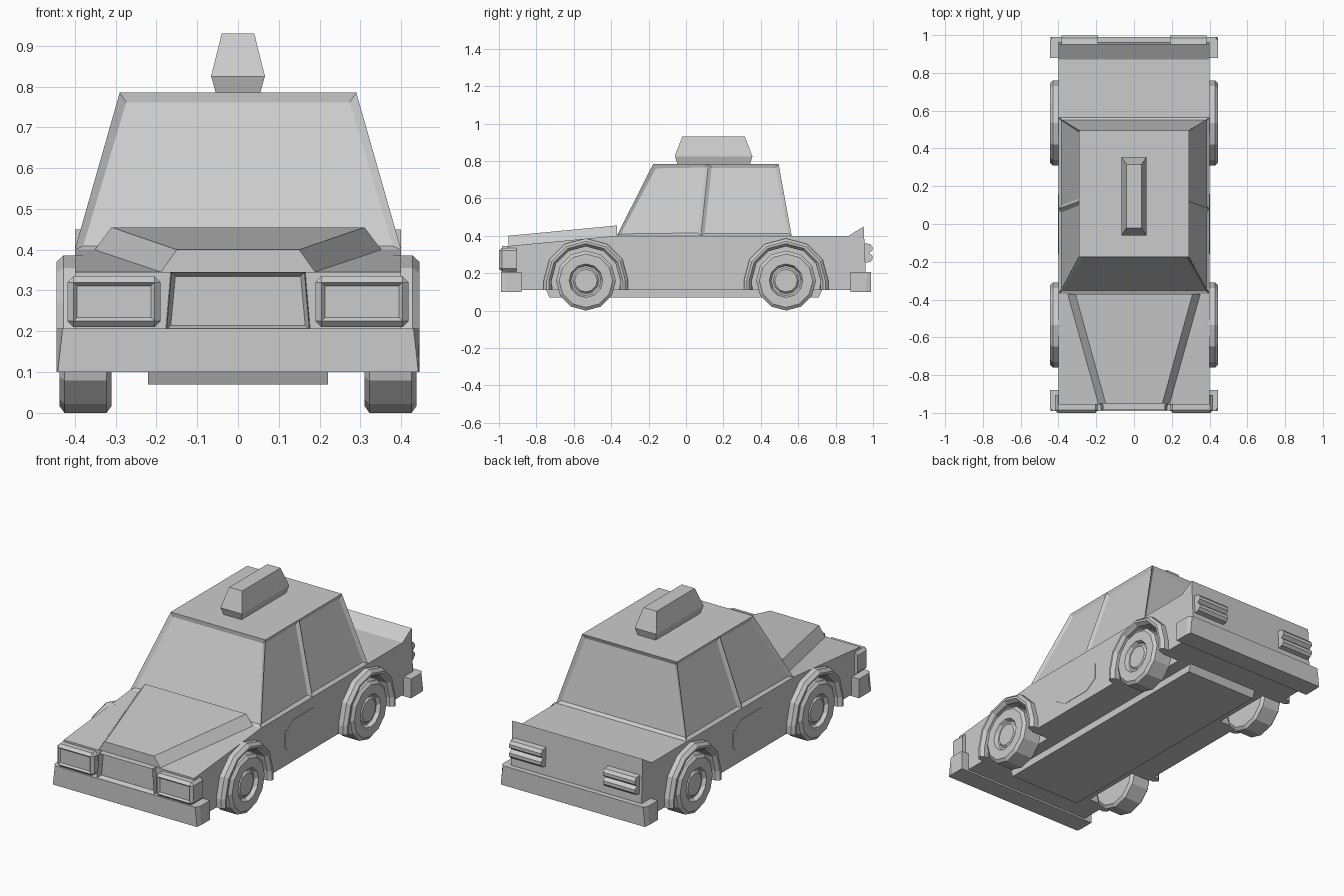
import bpy, bmesh
from math import sin, cos, pi

if "Cube" in bpy.data.objects:
    bpy.data.objects.remove(bpy.data.objects["Cube"])


def finish(name, bm, mirror=False):
    bmesh.ops.recalc_face_normals(bm, faces=bm.faces)
    me = bpy.data.meshes.new(name)
    bm.to_mesh(me)
    bm.free()
    ob = bpy.data.objects.new(name, me)
    bpy.context.collection.objects.link(ob)
    if mirror:
        ob.modifiers.new("Mirror", 'MIRROR')
    return ob


def loft(rings, caps=True, cyclic=False):
    """Skin a list of closed point rings."""
    bm = bmesh.new()
    vs = [[bm.verts.new(p) for p in r] for r in rings]
    n = len(rings[0])
    for a, b in zip(vs, vs[1:] + ([vs[0]] if cyclic else [])):
        for i in range(n):
            j = (i + 1) % n
            bm.faces.new((a[i], a[j], b[j], b[i]))
    if caps and not cyclic:
        bm.faces.new(vs[0])
        bm.faces.new(vs[-1])
    bmesh.ops.recalc_face_normals(bm, faces=bm.faces)
    return bm


def rect(hx, y0, y1, z):
    return [(-hx, y0, z), (hx, y0, z), (hx, y1, z), (-hx, y1, z)]


def extrude_x(profile, x0, x1):
    """Extrude a (y, z) profile along x."""
    return loft([[(x, y, z) for y, z in profile] for x in (x0, x1)])


def box(x0, x1, y0, y1, z0, z1):
    return extrude_x([(y0, z0), (y1, z0), (y1, z1), (y0, z1)], x0, x1)


def disc(x, r, y, n=12):
    return [(x, y + r * sin(2 * pi * i / n), 0.16 - r * cos(2 * pi * i / n)) for i in range(n)]


def inset(bm, test, thickness, depth):
    bm.normal_update()
    faces = [f for f in bm.faces if test(f)]
    bmesh.ops.inset_individual(bm, faces=faces, thickness=thickness, depth=depth)


WHEELS = {"front": -0.535, "rear": 0.535}

# Lower body with kicked-up tail, wheel wells cut out
body = finish("body", extrude_x([(-.955, .11), (-.955, .345), (-.37, .40), (.87, .40),
                                 (.95, .45), (.965, .11)], -.40, .40))
for end, y in WHEELS.items():
    for side in (-1, 1):
        cut = finish(f"{end}_well_cutter", loft([disc(side * .29, .188, y), disc(side * .5, .188, y)]))
        cut.hide_render = True
        cut.hide_viewport = True
        mod = body.modifiers.new("Well", 'BOOLEAN')
        mod.object = cut
        mod.operation = 'DIFFERENCE'
        mod.solver = 'EXACT'

# Raised bonnet panel
finish("bonnet", loft([
    [(-.19, -.95, .344), (.19, -.95, .344), (.15, -.95, .40), (-.15, -.95, .40)],
    [(-.355, -.37, .395), (.355, -.37, .395), (.31, -.37, .455), (-.31, -.37, .455)]]))

# Cabin with recessed windows, sides split at the door pillar
lo, hi = (-.37, .08, .565), (-.175, .12, .495)
cabin = loft([[(-x, ys[0], z), (x, ys[0], z), (x, ys[1], z), (x, ys[2], z),
               (-x, ys[2], z), (-x, ys[1], z)] for x, ys, z in ((.40, lo, .40), (.29, hi, .785))])
inset(cabin, lambda f: abs(f.normal.z) < .8, .026, -.012)
finish("cabin", cabin)

# Roof sign
finish("roof_sign", loft([rect(.053, -.045, .342, .78), rect(.066, -.06, .355, .825),
                          rect(.04, -.02, .315, .93)]))

# Underbody
finish("underbody", loft([rect(.22, -.73, .71, .07), rect(.22, -.75, .73, .115)]))

# Bumpers with chamfered outer corners
for name, s in (("front_bumper", -1), ("rear_bumper", 1)):
    finish(name, loft([[(-.445, s * .88, z), (-.445, s * (.97 + t), z), (-.43 + t, s * .99, z),
                        (.43 - t, s * .99, z), (.445, s * (.97 + t), z), (.445, s * .88, z)]
                       for z, t in ((.10, -.012), (.207, 0))]))

# Grille with recessed centre
grille = loft([[(-w, y, .205), (w, y, .205), (w - .012, y, .345), (-w + .012, y, .345)]
               for w, y in ((.178, -.94), (.175, -.985))])
inset(grille, lambda f: f.normal.y < -.9, .014, -.025)
finish("grille", grille)

# Headlights
lamp = box(.19, .418, -1.0, -.905, .21, .335)
bmesh.ops.bevel(lamp, geom=[e for e in lamp.edges if max(v.co.y for v in e.verts) < -.95
                            or abs(e.verts[0].co.y - e.verts[1].co.y) > .05],
                offset=.015, segments=1, affect='EDGES')
inset(lamp, lambda f: f.normal.y < -.9, .012, -.01)
finish("headlights", lamp, mirror=True)

# Tail lights, two stacked ribs
finish("tail_lights", extrude_x([(.95, .255), (.985, .26), (.998, .275), (.998, .293), (.98, .308),
                                 (.998, .323), (.998, .34), (.985, .356), (.95, .36)],
                                .19, .385), mirror=True)

# Door badge panels
finish("door_panels", extrude_x([(.16 * sx, .25 + dz) for sx, dz in
                                 ((-1, -.045), (-.55, -.09), (.55, -.09), (1, -.045),
                                  (1, .045), (.55, .09), (-.55, .09), (-1, .045))],
                                .39, .402), mirror=True)

for end, y in WHEELS.items():
    # Tyre, rim and hub
    finish(f"{end}_wheels", loft([disc(x, r, y) for x, r in
                                  ((.31, .143), (.322, .16), (.425, .16), (.438, .143), (.438, .09),
                                   (.418, .08), (.418, .07), (.428, .06))]), mirror=True)
    # Flared arch: section swept over the wheel with straight legs
    section = ((.38, .183), (.38, .226), (.428, .226), (.445, .21), (.445, .198), (.425, .183))
    rings = []
    for i in range(-1, 8):
        a = pi * min(max(i, 0), 6) / 6
        rings.append([(x, y + r * cos(a), .16 + r * sin(a) if 0 <= i <= 6 else .11)
                      for x, r in section])
    finish(f"{end}_wheel_arches", loft(rings), mirror=True)
